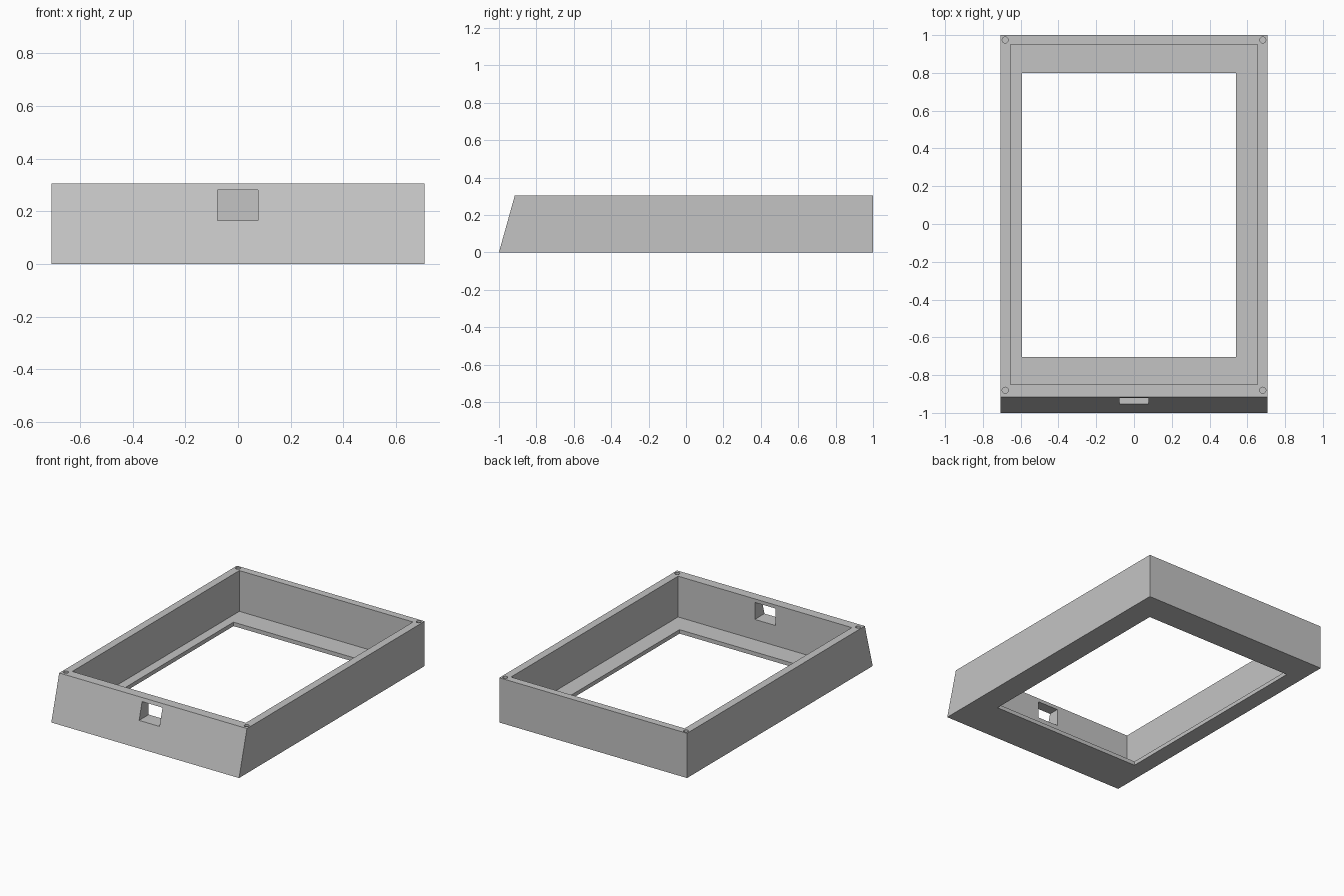
import bpy
import bmesh
from mathutils import Matrix, Vector

if "Cube" in bpy.data.objects:
    bpy.data.objects.remove(bpy.data.objects["Cube"], do_unlink=True)

HALF_W, HEIGHT, FLOOR = 0.708, 0.305, 0.027

grey = bpy.data.materials.new("plain_grey")
grey.use_nodes = True
colour = (0.55, 0.55, 0.55, 1)
grey.diffuse_color = colour
grey.node_tree.nodes["Principled BSDF"].inputs["Base Color"].default_value = colour


def make_object(name, bm):
    bmesh.ops.recalc_face_normals(bm, faces=bm.faces)
    mesh = bpy.data.meshes.new(name)
    bm.to_mesh(mesh)
    bm.free()
    mesh.materials.append(grey)
    obj = bpy.data.objects.new(name, mesh)
    bpy.context.scene.collection.objects.link(obj)
    return obj


def box(name, low, high):
    low, high = Vector(low), Vector(high)
    bm = bmesh.new()
    place = Matrix.Translation((low + high) / 2) @ Matrix.Diagonal((*(high - low), 1))
    bmesh.ops.create_cube(bm, size=1, matrix=place)
    return make_object(name, bm)


def cylinder(name, x, y, radius, bottom, top):
    bm = bmesh.new()
    bmesh.ops.create_cone(bm, cap_ends=True, segments=24, radius1=radius, radius2=radius,
                          depth=top - bottom,
                          matrix=Matrix.Translation((x, y, (bottom + top) / 2)))
    return make_object(name, bm)


# Solid body: side profile with a leaning front, extruded across the width
bm = bmesh.new()
profile = [(-1, 0), (1, 0), (1, HEIGHT), (-0.915, HEIGHT)]
side = bm.faces.new([bm.verts.new((-HALF_W, y, z)) for y, z in profile])
swept = bmesh.ops.extrude_face_region(bm, geom=[side])["geom"]
bmesh.ops.translate(bm, vec=(2 * HALF_W, 0, 0),
                    verts=[v for v in swept if isinstance(v, bmesh.types.BMVert)])
frame = make_object("case_frame", bm)

# Cavity, floor opening and front port
cutters = [
    box("cavity_cutter", (-0.655, -0.85, FLOOR), (0.655, 0.95, 0.5)),
    box("opening_cutter", (-0.594, -0.703, -0.1), (0.541, 0.80, 0.1)),
    box("port_cutter", (-0.078, -1.1, 0.165), (0.076, -0.8, 0.281)),
]
# Blind screw holes in the four corners
for x in (-0.682, 0.682):
    for y in (-0.88, 0.974):
        cutters.append(cylinder("screw_hole_cutter", x, y, 0.016, 0.15, 0.4))

for cutter in cutters:
    cutter.hide_render = True
    cut = frame.modifiers.new(cutter.name, "BOOLEAN")
    cut.operation = "DIFFERENCE"
    cut.solver = "EXACT"
    cut.object = cutter

# Bake the cuts and drop the cutters
depsgraph = bpy.context.evaluated_depsgraph_get()
baked = bpy.data.meshes.new_from_object(frame.evaluated_get(depsgraph))
frame.modifiers.clear()
frame.data = baked
baked.materials.clear()
baked.materials.append(grey)
for poly in baked.polygons:
    poly.material_index = 0
for cutter in cutters:
    bpy.data.objects.remove(cutter, do_unlink=True)

# Smooth the screw holes while keeping the case edges sharp
bpy.context.view_layer.objects.active = frame
frame.select_set(True)
bpy.ops.object.shade_smooth_by_angle()
